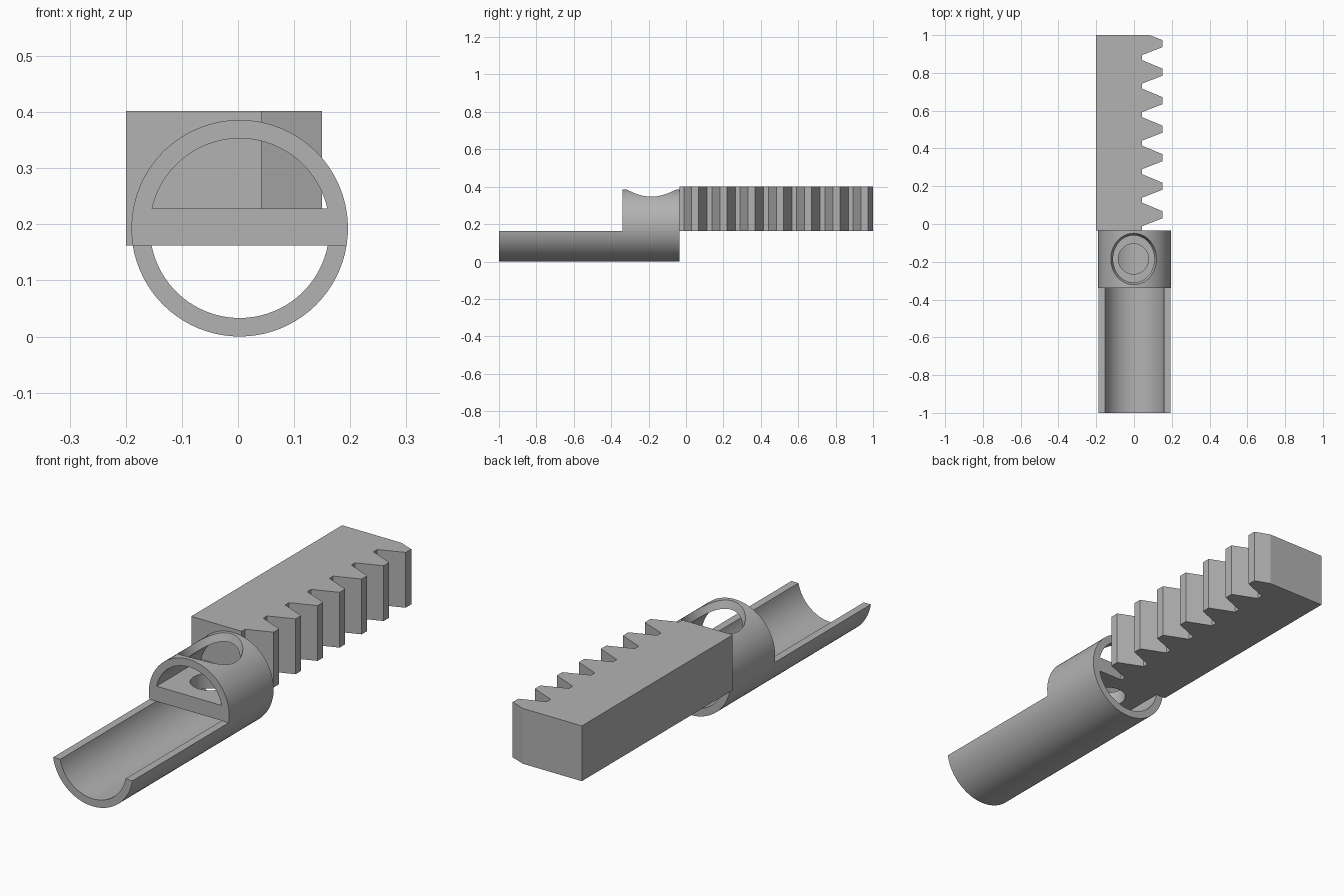
import bpy, bmesh
from math import asin, cos, sin, pi
from mathutils import Vector

cube = bpy.data.objects.get("Cube")
if cube:
    bpy.data.objects.remove(cube, do_unlink=True)

CX, CZ = 0.003, 0.193          # tube axis
R_OUT, R_IN = 0.193, 0.16      # tube radii
FLOOR, SHELF = 0.162, 0.228    # underside and top of the shelf
FRONT, COLLAR, JOIN = -1.0, -0.34, -0.035
HOLE = Vector((-0.003, -0.185, 0))

grey = bpy.data.materials.new("plain_grey")
grey.use_nodes = True
grey.diffuse_color = (0.45, 0.45, 0.45, 1)
grey.node_tree.nodes["Principled BSDF"].inputs["Base Color"].default_value = (0.45, 0.45, 0.45, 1)


def prism(name, points, offset):
    """Extrude a closed outline of 3D points along offset."""
    bm = bmesh.new()
    face = bm.faces.new([bm.verts.new(p) for p in points])
    result = bmesh.ops.extrude_face_region(bm, geom=[face])
    moved = [g for g in result["geom"] if isinstance(g, bmesh.types.BMVert)]
    bmesh.ops.translate(bm, verts=moved, vec=Vector(offset))
    bmesh.ops.recalc_face_normals(bm, faces=bm.faces)
    return add_object(name, bm)


def add_object(name, bm):
    mesh = bpy.data.meshes.new(name)
    bm.to_mesh(mesh)
    bm.free()
    mesh.materials.append(grey)
    obj = bpy.data.objects.new(name, mesh)
    bpy.context.collection.objects.link(obj)
    return obj


def arc(radius, z_cut, upper, y, steps=36):
    """Part of a circle about the tube axis, above or below z_cut."""
    a = asin((z_cut - CZ) / radius)
    start, end = (a, pi - a) if upper else (pi - a, 2 * pi + a)
    angles = [start + (end - start) * i / steps for i in range(steps + 1)]
    return [(CX + radius * cos(t), y, CZ + radius * sin(t)) for t in angles]


def boolean(target, tool, operation):
    """Apply a boolean and remove its tool."""
    tool.hide_render = True
    mod = target.modifiers.new(operation.lower(), 'BOOLEAN')
    mod.operation, mod.solver, mod.object = operation, 'EXACT', tool
    bpy.context.view_layer.objects.active = target
    bpy.ops.object.modifier_apply(modifier=mod.name)
    bpy.data.objects.remove(tool, do_unlink=True)


def cone(name, r_low, r_high, z_low, z_high):
    bm = bmesh.new()
    bmesh.ops.create_cone(bm, cap_ends=True, segments=48, radius1=r_low,
                          radius2=r_high, depth=z_high - z_low)
    bmesh.ops.translate(bm, verts=bm.verts, vec=HOLE + Vector((0, 0, (z_low + z_high) / 2)))
    return add_object(name, bm)


# Open half-tube trough along the whole front
trough = prism("trough",
               arc(R_OUT, FLOOR, False, FRONT) + arc(R_IN, FLOOR, False, FRONT)[::-1],
               (0, JOIN - FRONT, 0))

# Collar with a shelf, hollow above the shelf
collar = prism("collar", arc(R_OUT, FLOOR, True, COLLAR), (0, JOIN - COLLAR, 0))
void = prism("void_cutter", arc(R_IN, SHELF, True, COLLAR - 0.05), (0, JOIN - COLLAR + 0.1, 0))
boolean(collar, void, 'DIFFERENCE')

# Flared opening in the collar top, straight hole in the shelf
boolean(collar, cone("flare_cutter", 0.08, 0.145, SHELF, 0.41), 'DIFFERENCE')
boolean(collar, cone("shelf_hole_cutter", 0.08, 0.08, 0.13, 0.26), 'DIFFERENCE')

# Toothed rack behind the collar
BACK, LEFT, TIP, ROOT, PITCH, Z0, Z1 = 1.0, -0.2, 0.15, 0.042, 0.151, 0.162, 0.402
outline = [(LEFT, JOIN), (LEFT, BACK), (0.083, BACK)]
for i in range(7):
    y = 0.974 - i * PITCH
    outline += [(TIP, y), (TIP, y - 0.038), (ROOT, y - 0.08)]
    if i < 6:
        outline.append((ROOT, y - 0.106))
outline.append((ROOT, JOIN))
rack = prism("toothed_rack", [(x, y, Z0) for x, y in outline], (0, 0, Z1 - Z0))

# Slight smoothing of the round parts
for obj in bpy.context.view_layer.objects:
    obj.select_set(obj in (trough, collar))
bpy.context.view_layer.objects.active = trough
bpy.ops.object.shade_smooth_by_angle(angle=0.35)
